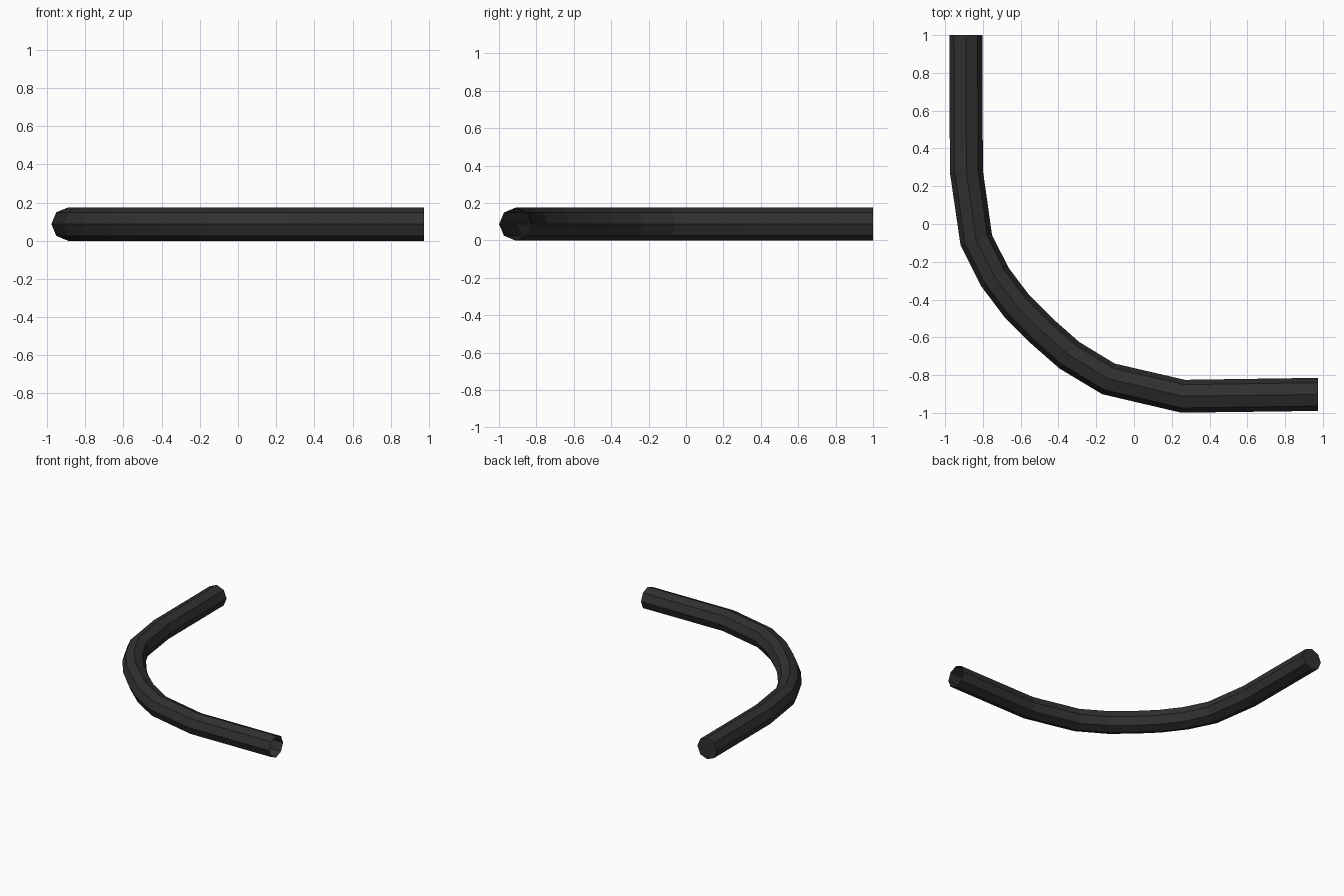
import bpy, bmesh, math
from mathutils import Vector

if "Cube" in bpy.data.objects:
    bpy.data.objects.remove(bpy.data.objects["Cube"])

R, SIDES = 0.0875, 8

# centre line of the bent tube, seen from above
path = [Vector(p) for p in [
    (-0.89, 1.0), (-0.8875, 0.28), (-0.835, -0.085), (-0.737, -0.28),
    (-0.62, -0.435), (-0.49, -0.565), (-0.342, -0.695), (-0.135, -0.82),
    (0.26, -0.912), (0.975, -0.902)]]

bm = bmesh.new()
rings = []
for i, p in enumerate(path):
    # ring lies across the average direction; ends are cut square to the axes
    if i == 0:
        t = Vector((0, -1))
    elif i == len(path) - 1:
        t = Vector((1, 0))
    else:
        t = ((p - path[i - 1]).normalized() + (path[i + 1] - p).normalized()).normalized()
    side = Vector((-t.y, t.x))
    ring = []
    for k in range(SIDES):
        a = 2 * math.pi * k / SIDES
        q = p + side * (R * math.cos(a))
        ring.append(bm.verts.new((q.x, q.y, R + R * math.sin(a))))
    rings.append(ring)

# tube walls
for a, b in zip(rings, rings[1:]):
    for k in range(SIDES):
        j = (k + 1) % SIDES
        bm.faces.new((a[k], a[j], b[j], b[k]))
# closed back end; the right-hand end stays open
bm.faces.new(rings[0])
bmesh.ops.recalc_face_normals(bm, faces=bm.faces)

mesh = bpy.data.meshes.new("bent_tube")
bm.to_mesh(mesh)
bm.free()
tube = bpy.data.objects.new("bent_tube", mesh)
bpy.context.collection.objects.link(tube)

# dark rubber colour
mat = bpy.data.materials.new("dark_rubber")
mat.diffuse_color = (0.03, 0.03, 0.03, 1)
mat.use_nodes = True
mat.node_tree.nodes["Principled BSDF"].inputs["Base Color"].default_value = mat.diffuse_color
mesh.materials.append(mat)
